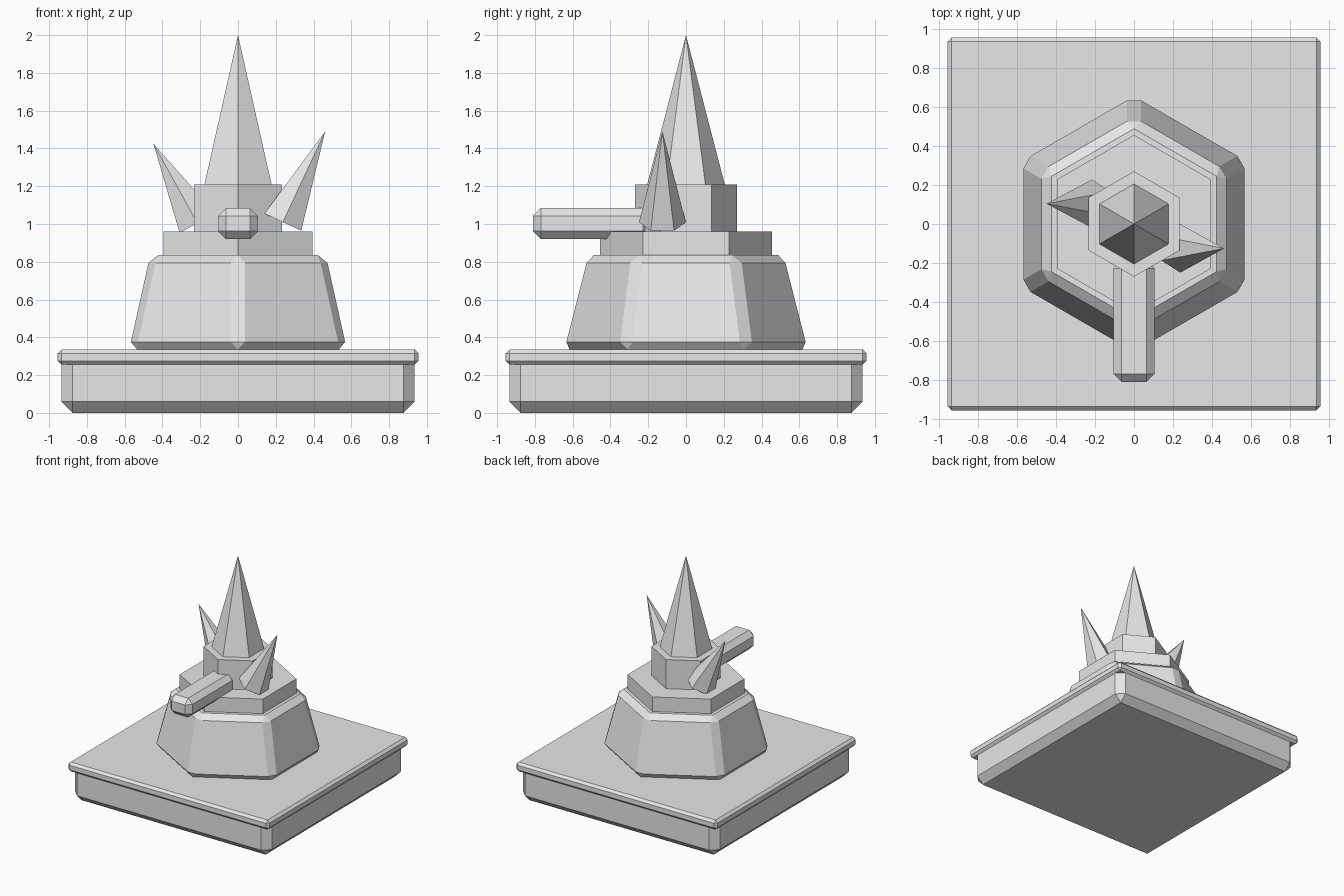
import bpy
import bmesh
from math import sin, cos, pi, radians

cube = bpy.data.objects.get("Cube")
if cube:
    bpy.data.objects.remove(cube, do_unlink=True)

grey = bpy.data.materials.new("plain_grey")
grey.use_nodes = True
grey.diffuse_color = (0.8, 0.8, 0.8, 1)
grey.node_tree.nodes["Principled BSDF"].inputs["Base Color"].default_value = (0.8, 0.8, 0.8, 1)


def finish(name, bm, bevel=0):
    """Turn the bmesh into a flat shaded object with an optional chamfer."""
    bmesh.ops.recalc_face_normals(bm, faces=bm.faces)
    mesh = bpy.data.meshes.new(name)
    bm.to_mesh(mesh)
    bm.free()
    mesh.materials.append(grey)
    obj = bpy.data.objects.new(name, mesh)
    bpy.context.collection.objects.link(obj)
    if bevel:
        mod = obj.modifiers.new("chamfer", "BEVEL")
        mod.width = bevel
        mod.segments = 1
        mod.limit_method = "ANGLE"
        mod.angle_limit = radians(30)
    return obj


def box(name, low, high, bevel):
    bm = bmesh.new()
    bmesh.ops.create_cube(bm, size=1)
    for v in bm.verts:
        v.co = [a + (c + 0.5) * (b - a) for a, b, c in zip(low, high, v.co)]
    return finish(name, bm, bevel)


def hexagon(name, r_low, r_high, z_low, z_high, bevel=0):
    """Six-sided prism, frustum or spike with corners pointing along y."""
    bm = bmesh.new()

    def ring(r, z):
        return [bm.verts.new((r * sin(i * pi / 3), r * cos(i * pi / 3), z)) for i in range(6)]

    low = ring(r_low, z_low)
    bm.faces.new(low)
    if r_high:
        high = ring(r_high, z_high)
        bm.faces.new(high)
    else:
        tip = bm.verts.new((0, 0, z_high))
    for i in range(6):
        j = (i + 1) % 6
        side = [low[i], low[j]] + ([high[j], high[i]] if r_high else [tip])
        bm.faces.new(side)
    return finish(name, bm, bevel)


# Square plinth and its overhanging slab
box("plinth", (-0.935, -0.935, 0), (0.935, 0.935, 0.32), 0.06)
box("plinth_slab", (-0.955, -0.955, 0.255), (0.955, 0.955, 0.335), 0.02)

# Stacked hexagonal body
hexagon("tapered_body", 0.665, 0.537, 0.335, 0.835, 0.042)
hexagon("lower_tier", 0.456, 0.456, 0.83, 0.96)
hexagon("upper_tier", 0.27, 0.27, 0.95, 1.21)
hexagon("main_spike", 0.205, 0, 1.21, 2.0)

# Barrel at the front
box("barrel", (-0.105, -0.81, 0.92), (0.105, -0.185, 1.085), 0.042)

# Leaning side spikes
for name, place, length, lean in (
    ("left_spike", (0.2375, -0.125, 1.01), 0.53, 25),
    ("right_spike", (-0.215, 0.104, 1.005), 0.48, -29),
):
    spike = hexagon(name, 0.124, 0, 0, length)
    spike.location = place
    spike.rotation_euler.y = radians(lean)
